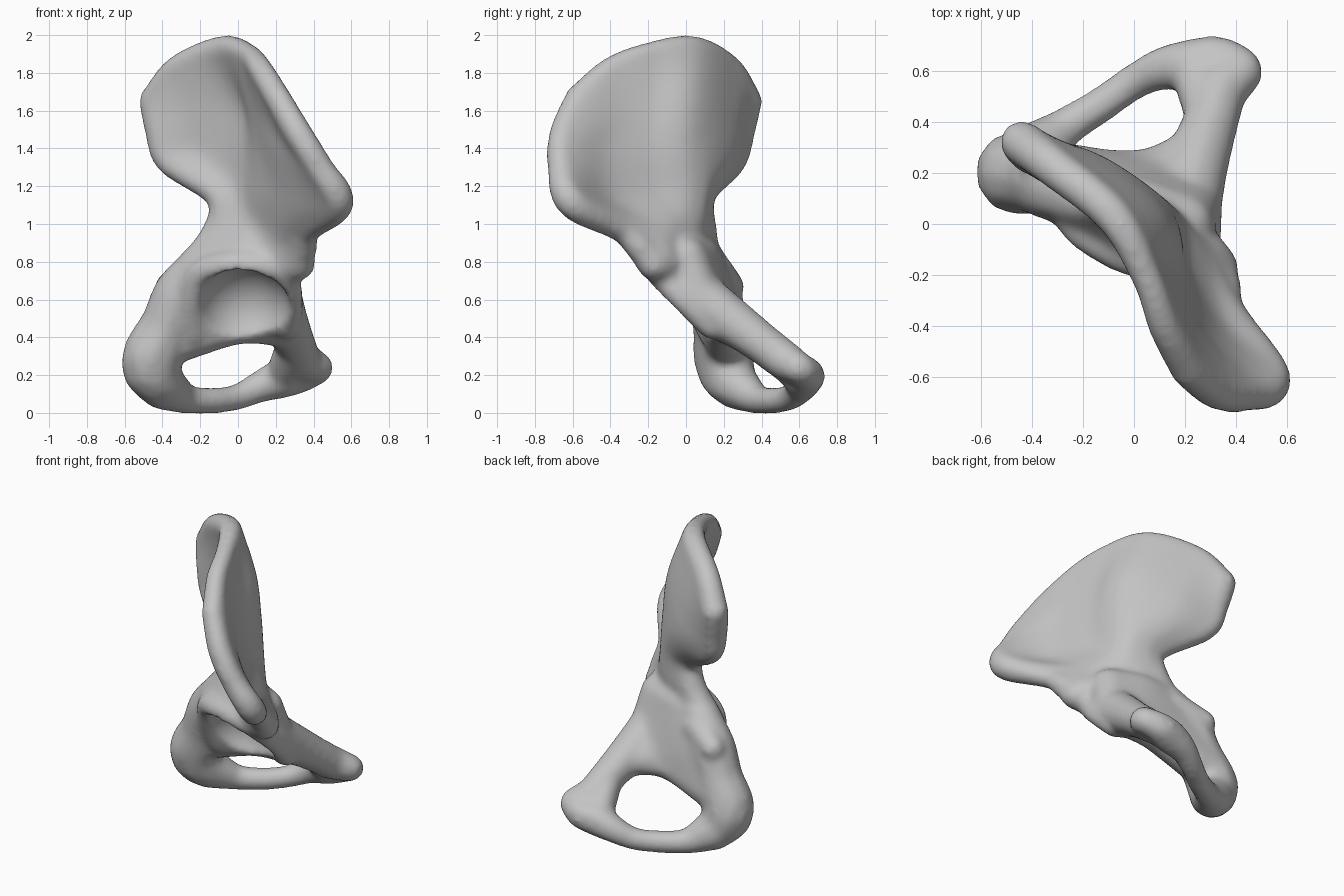
import bpy
import bmesh
from mathutils import Vector

default_cube = bpy.data.objects.get("Cube")
if default_cube:
    bpy.data.objects.remove(default_cube, do_unlink=True)

# One plain material for the whole bone
bone_grey = bpy.data.materials.new("bone_grey")
bone_grey.use_nodes = True
bone_colour = (0.55, 0.55, 0.55, 1)
bone_grey.diffuse_color = bone_colour
bone_grey.node_tree.nodes["Principled BSDF"].inputs["Base Color"].default_value = bone_colour

# Template bead that every swept form is made from
template = bmesh.new()
bmesh.ops.create_icosphere(template, subdivisions=2, radius=1)
bead_verts = [v.co.copy() for v in template.verts]
bead_faces = [[v.index for v in f.verts] for f in template.faces]
template.free()

all_verts, all_faces = [], []
soften_allowance = .008


def add_bead(centre, radius):
    """Append a ball, slightly oversized because softening shrinks it."""
    start = len(all_verts)
    for v in bead_verts:
        all_verts.append(centre + v * (radius + soften_allowance))
    for face in bead_faces:
        all_faces.append([start + i for i in face])


def smooth_path(points, steps):
    """Smooth curve through the points, each being x, y, z, radius."""
    points = [Vector(p) for p in points]
    padded = [points[0] * 2 - points[1]] + points + [points[-1] * 2 - points[-2]]
    result = []
    for a, b, c, d in zip(padded, padded[1:], padded[2:], padded[3:]):
        for step in range(steps):
            t = step / steps
            result.append(b + (c - a) * (t / 2)
                          + (a * 2 - b * 5 + c * 4 - d) * (t * t / 2)
                          + (b * 3 - a - c * 3 + d) * (t * t * t / 2))
    return result + [points[-1]]


def add_rod(points, steps=8):
    """Sweep a rounded rod of varying radius along a smooth path."""
    for p in smooth_path(points, steps):
        add_bead(p.xyz, p.w)


def add_sheet(rows, steps_across, steps_up):
    """Sweep a curved sheet of varying thickness through rows of points."""
    dense_rows = [smooth_path(row, steps_across) for row in rows]
    for column in zip(*dense_rows):
        add_rod(column, steps_up)


# Upper blade, rows from the socket roof to the crest, back edge to front edge
blade_rows = [
    [(-.22, .09, .76, .1), (-.1, .03, .79, .11), (.04, -.04, .82, .12),
     (.15, -.08, .82, .11), (.26, -.13, .8, .105), (.32, -.17, .79, .085)],
    [(-.1, .08, .97, .08), (0, .04, .97, .095), (.1, -.02, .97, .095),
     (.18, -.1, .97, .085), (.26, -.2, .95, .075), (.36, -.32, .95, .06)],
    [(-.1, .08, 1.15, .07), (0, .07, 1.17, .08), (.09, 0, 1.17, .08),
     (.17, -.2, 1.17, .055), (.32, -.42, 1.12, .05), (.53, -.6, 1.11, .08)],
    [(-.36, .245, 1.33, .07), (-.14, .18, 1.38, .08), (.08, 0, 1.4, .075),
     (.15, -.22, 1.4, .05), (.25, -.45, 1.38, .05), (.43, -.66, 1.3, .07)],
    [(-.41, .285, 1.5, .08), (-.19, .19, 1.58, .08), (.05, .01, 1.65, .065),
     (.11, -.2, 1.62, .05), (.18, -.4, 1.6, .05), (.32, -.65, 1.48, .07)],
    [(-.44, .32, 1.65, .08), (-.31, .22, 1.82, .075), (-.08, .03, 1.925, .07),
     (.05, -.21, 1.9, .055), (.12, -.4, 1.82, .06), (.21, -.57, 1.67, .065)],
]
add_sheet(blade_rows, 7, 7)

# Wall behind the socket, from the neck down to the opening
wall_rows = [
    [(-.2, .1, .8, .1), (0, .07, .82, .11), (.2, 0, .82, .11)],
    [(-.33, .16, .6, .12), (-.02, .13, .6, .12), (.23, .09, .6, .11)],
    [(-.37, .21, .37, .12), (0, .2, .45, .085), (.25, .26, .46, .11)],
]
add_sheet(wall_rows, 12, 8)

# Socket rim, open at the bottom
add_rod([(-.24, .14, .42, .07), (-.25, .06, .58, .07), (-.2, -.02, .73, .07),
         (-.06, -.11, .78, .07), (.09, -.15, .78, .075), (.22, -.13, .74, .075),
         (.27, -.03, .62, .07), (.26, .14, .46, .07)])

# Front lower knob between the blade and the socket
add_rod([(.36, -.31, .94, .06), (.33, -.21, .84, .075), (.25, -.1, .72, .08)])

# Rear lower mass and its small spine
add_rod([(-.18, .1, .8, .11), (-.3, .15, .63, .14), (-.38, .18, .45, .14),
         (-.46, .2, .28, .155), (-.42, .24, .17, .13), (-.29, .36, .08, .075)])
add_rod([(-.2, .14, .74, .11), (-.36, .23, .67, .075)])

# Lower and upper branches meeting in a broad plate at the front lower end
add_rod([(-.4, .27, .14, .12), (-.28, .37, .075, .075), (-.13, .465, .065, .065),
         (0, .555, .085, .065), (.12, .61, .14, .08), (.23, .62, .18, .1),
         (.33, .64, .2, .09), (.42, .61, .23, .075)])
add_rod([(.2, .08, .6, .14), (.25, .25, .48, .12), (.3, .4, .37, .105),
         (.34, .52, .28, .1), (.42, .59, .24, .08)])
add_rod([(.28, .46, .32, .09), (.25, .56, .23, .09)])

mesh = bpy.data.meshes.new("hip_bone")
mesh.from_pydata(all_verts, [], all_faces)
hip_bone = bpy.data.objects.new("hip_bone", mesh)
bpy.context.collection.objects.link(hip_bone)

# Ball that hollows out the socket
bpy.ops.mesh.primitive_uv_sphere_add(segments=48, ring_count=24, radius=.25, location=(.03, -.09, .53))
socket_cutter = bpy.context.object
socket_cutter.name = "socket_cutter"
socket_cutter.hide_render = True

# Fuse the forms, hollow the socket and soften the surface
fuse = hip_bone.modifiers.new("fuse", "REMESH")
fuse.mode, fuse.voxel_size = "VOXEL", .016
hollow = hip_bone.modifiers.new("hollow", "BOOLEAN")
hollow.operation, hollow.object = "DIFFERENCE", socket_cutter
refine = hip_bone.modifiers.new("refine", "REMESH")
refine.mode, refine.voxel_size = "VOXEL", .016
soften = hip_bone.modifiers.new("soften", "SMOOTH")
soften.factor, soften.iterations = .5, 18

bpy.ops.object.select_all(action="DESELECT")
hip_bone.select_set(True)
bpy.context.view_layer.objects.active = hip_bone
for name in [m.name for m in hip_bone.modifiers]:
    bpy.ops.object.modifier_apply(modifier=name)
bpy.data.objects.remove(socket_cutter, do_unlink=True)

hip_bone.data.materials.clear()
hip_bone.data.materials.append(bone_grey)
bpy.ops.object.shade_smooth()
